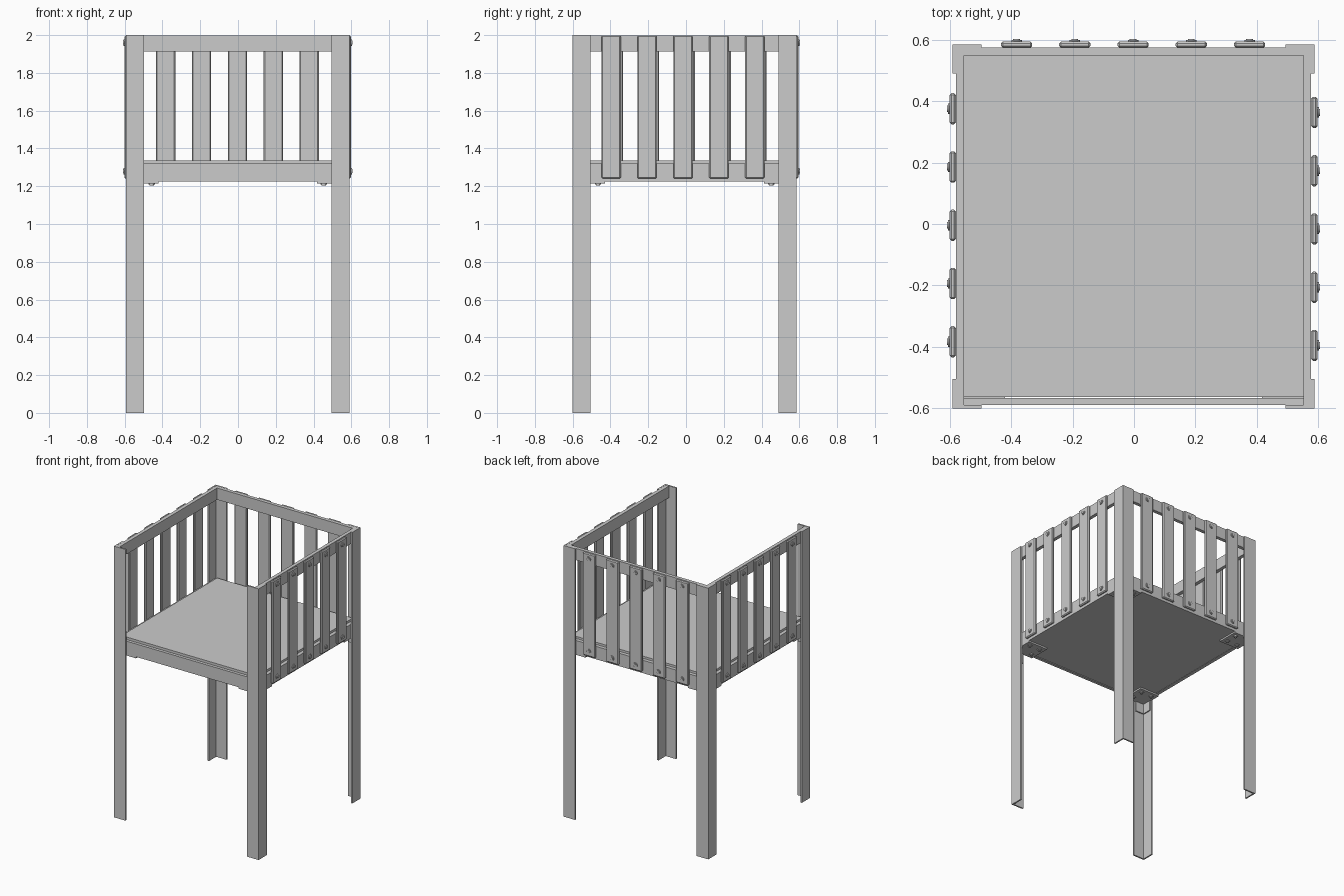
import bpy
from math import pi
from mathutils import Vector

if "Cube" in bpy.data.objects:
    bpy.data.objects.remove(bpy.data.objects["Cube"])


def box(name, lo, hi, bevel=0.0):
    """Box between two opposite corners, optionally bevelled."""
    lo, hi = Vector(lo), Vector(hi)
    bpy.ops.mesh.primitive_cube_add(size=1, location=(lo + hi) / 2)
    ob = bpy.context.object
    ob.name = name
    ob.scale = hi - lo
    bpy.ops.object.transform_apply(location=False, rotation=False, scale=True)
    if bevel:
        m = ob.modifiers.new("bevel", 'BEVEL')
        m.width = bevel
        m.segments = 1
    return ob


def bolt(name, pos, direction):
    """Washer and smaller head pointing along direction."""
    d = Vector(direction)
    rot = d.to_track_quat('Z', 'Y').to_euler()
    for part, r, start, h in (("washer", 0.017, 0.0, 0.005), ("head", 0.011, 0.005, 0.004)):
        bpy.ops.mesh.primitive_cylinder_add(vertices=16, radius=r, depth=h, rotation=rot,
                                            location=Vector(pos) + d * (start + h / 2))
        bpy.context.object.name = f"{name}_{part}"
        bpy.ops.object.shade_smooth_by_angle()


def angle_leg(name, x, y, sx, sy, w=0.095, t=0.011):
    """L-section leg whose outer corner is at x, y and opens inward along sx, sy."""
    prof = [(0, 0), (w, 0), (w, t), (t, t), (t, w), (0, w)]
    pts = [(x + sx * a, y + sy * b) for a, b in prof]
    if sx * sy < 0:
        pts.reverse()
    n = len(pts)
    verts = [(a, b, z) for z in (0, 2) for a, b in pts]
    faces = [tuple(reversed(range(n))), tuple(range(n, 2 * n))]
    faces += [(i, (i + 1) % n, n + (i + 1) % n, n + i) for i in range(n)]
    me = bpy.data.meshes.new(name)
    me.from_pydata(verts, [], faces)
    bpy.context.collection.objects.link(bpy.data.objects.new(name, me))


X0, X1, Y0, Y1 = -0.581, 0.578, -0.590, 0.575   # outer frame faces
T = 0.026                                       # rail thickness

# Deck
box("deck", (X0 + T, Y0 + T, 1.227), (X1 - T, Y1 - T, 1.336))

# Lower rails on four sides, top rails on three
for level, z0, z1 in (("lower", 1.225, 1.32), ("top", 1.913, 1.999)):
    box(f"{level}_left_rail", (X0, Y0, z0), (X0 + T, Y1, z1))
    box(f"{level}_right_rail", (X1 - T, Y0, z0), (X1, Y1, z1))
    box(f"{level}_back_rail", (X0 + T, Y1 - T, z0), (X1 - T, Y1, z1))
box("lower_front_rail", (X0 + T, Y0, 1.225), (X1 - T, Y0 + 0.022, 1.32))

# Legs and corner brackets
for sx, xn in ((1, "left"), (-1, "right")):
    for sy, yn in ((1, "front"), (-1, "back")):
        x = X0 - 0.011 if sx > 0 else X1 + 0.011
        y = Y0 - 0.011 if sy > 0 else Y1 + 0.011
        nm = f"{yn}_{xn}"
        angle_leg(f"{nm}_leg", x, y, sx, sy)

        def bracket_part(part, a, b, z0, z1):
            c = [(x + sx * p, y + sy * q) for p, q in (a, b)]
            xs, ys = sorted(p[0] for p in c), sorted(p[1] for p in c)
            box(f"{nm}_bracket_{part}", (xs[0], ys[0], z0), (xs[1], ys[1], z1))

        bracket_part("plate", (0.011, 0.011), (0.172, 0.172), 1.214, 1.226)
        bracket_part("side_tab", (0.011, 0.015), (0.019, 0.085), 1.14, 1.216)
        bracket_part("face_tab", (0.015, 0.011), (0.085, 0.019), 1.14, 1.216)
        for i, (p, q) in enumerate(((0.135, 0.05), (0.05, 0.135), (0.135, 0.135))):
            bolt(f"{nm}_bracket_bolt_{i}", (x + sx * p, y + sy * q, 1.214), (0, 0, -1))

# Slats bolted to the outside of the rails
S, H, Z0, Z1 = 0.02, 0.051, 1.24, 1.998
for i in range(5):
    d = (i - 2) * 0.19
    c = d - 0.003
    box(f"back_slat_{i}", (c - H, Y1, Z0), (c + H, Y1 + S, Z1), 0.006)
    yl, yr = d - 0.004, d - 0.016
    box(f"left_slat_{i}", (X0 - S, yl - H, Z0), (X0, yl + H, Z1), 0.006)
    box(f"right_slat_{i}", (X1, yr - H, Z0), (X1 + S, yr + H, Z1), 0.006)
    for z in (1.28, 1.96):
        bolt("back_slat_bolt", (c, Y1 + S, z), (0, 1, 0))
        bolt("left_slat_bolt", (X0 - S, yl, z), (-1, 0, 0))
        bolt("right_slat_bolt", (X1 + S, yr, z), (1, 0, 0))
